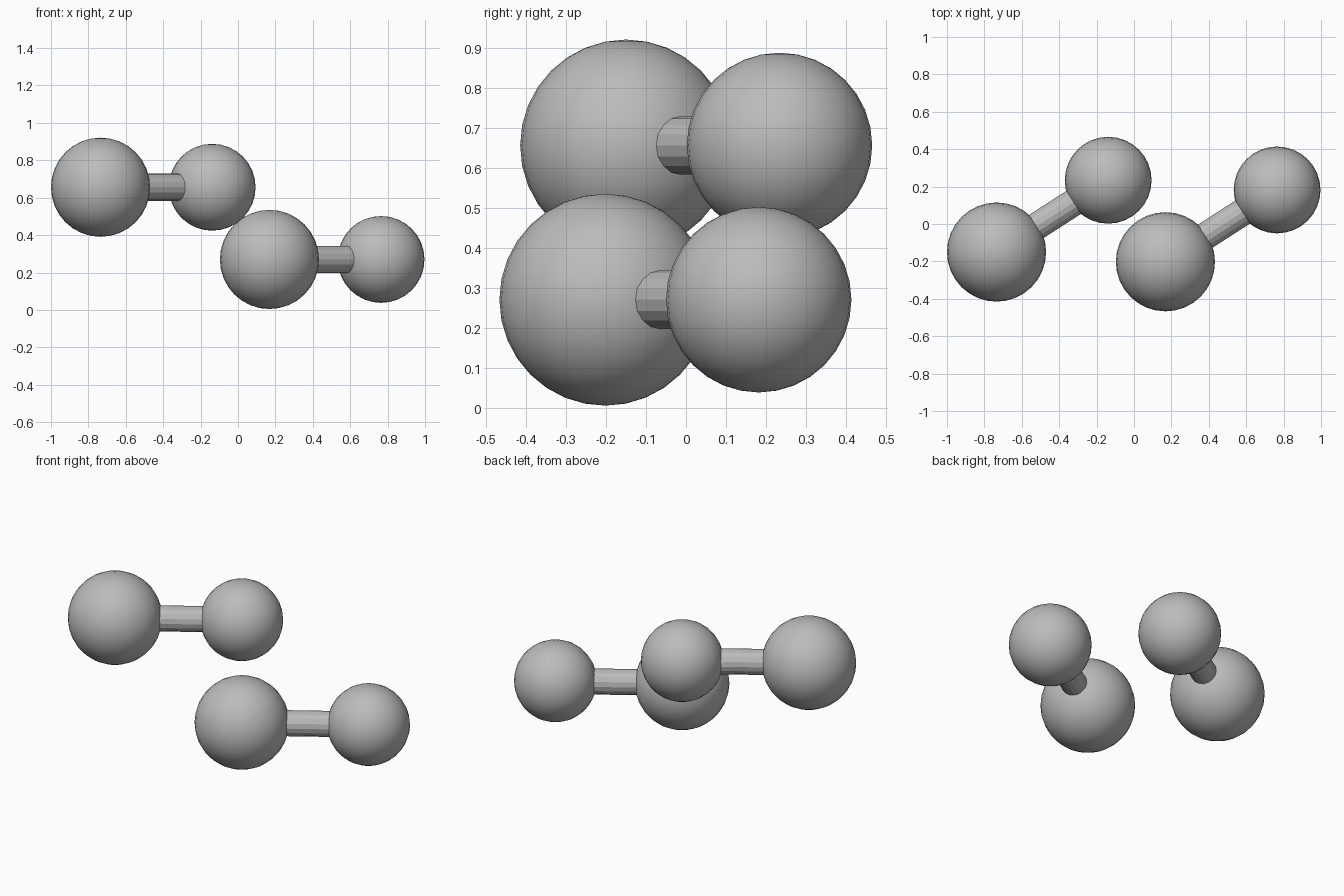
import bpy
from mathutils import Vector

cube = bpy.data.objects.get("Cube")
if cube:
    bpy.data.objects.remove(cube, do_unlink=True)

grey = bpy.data.materials.new("plain_grey")
grey.use_nodes = True
colour = (0.5, 0.5, 0.5, 1)
grey.diffuse_color = colour
grey.node_tree.nodes["Principled BSDF"].inputs["Base Color"].default_value = colour


def finish(name, smooth):
    obj = bpy.context.object
    obj.name = name
    obj.data.materials.append(grey)
    if smooth:
        bpy.ops.object.shade_smooth()
    return obj


def ball(name, centre, radius):
    bpy.ops.mesh.primitive_uv_sphere_add(segments=32, ring_count=16, radius=radius, location=centre)
    finish(name, True)


def rod(name, start, end, radius):
    axis = end - start
    bpy.ops.mesh.primitive_cylinder_add(vertices=16, radius=radius, depth=axis.length,
                                        location=(start + end) / 2)
    obj = finish(name, False)
    obj.rotation_euler = axis.to_track_quat('Z', 'Y').to_euler()


# Two identical pairs: a large ball and a small ball joined by a rod
offset = Vector((0.597, 0.384, 0))
for label, centre in (("upper", Vector((-0.735, -0.15, 0.656))),
                      ("lower", Vector((0.168, -0.202, 0.27)))):
    ball(label + "_large_ball", centre, 0.265)
    ball(label + "_small_ball", centre + offset, 0.232)
    rod(label + "_rod", centre, centre + offset, 0.073)
